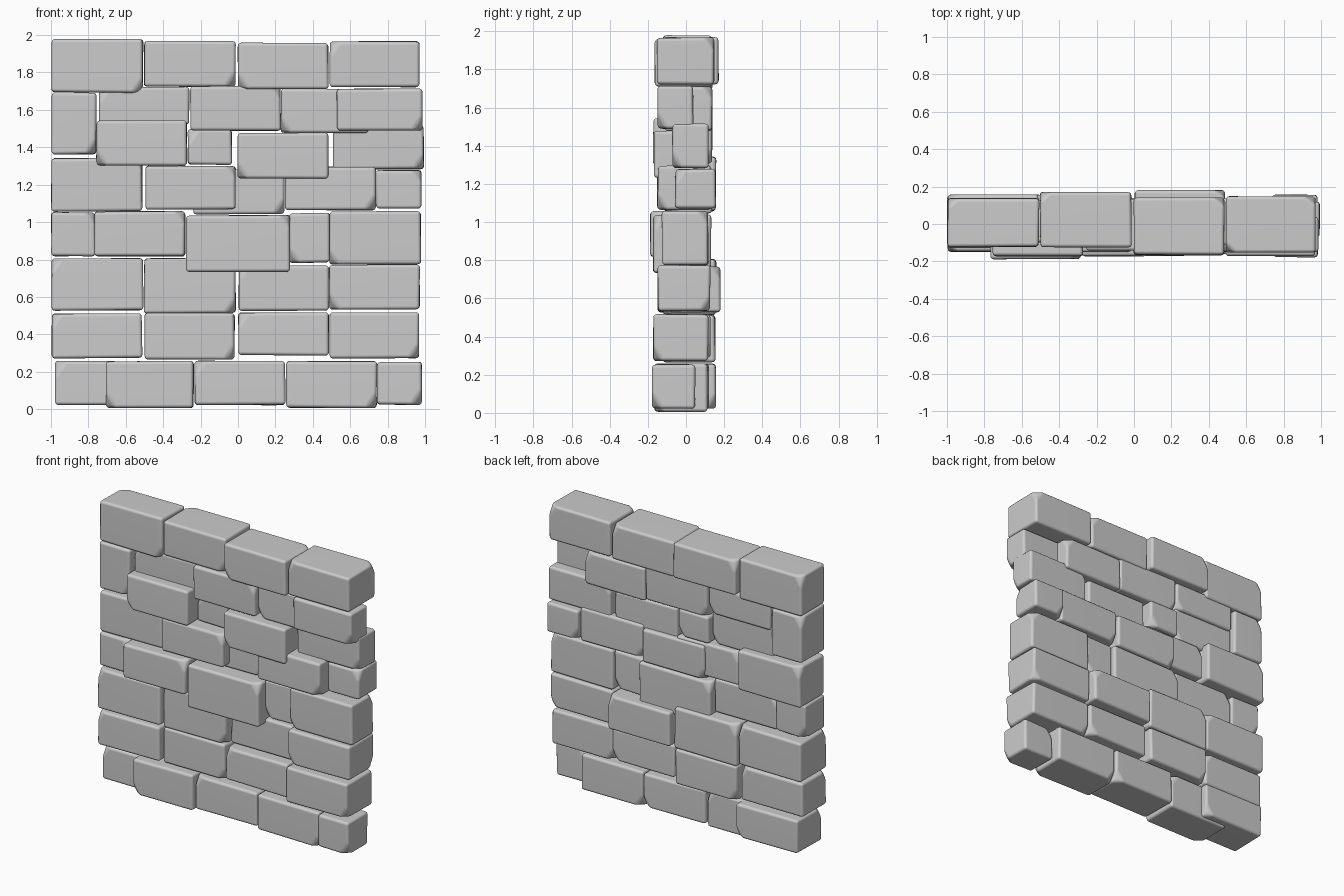
import bpy, bmesh, random
from mathutils import Vector

random.seed(4)


def brick(x, y, z0, z1, w=0.49, d=0.28):
    """One worn stone: x = left side, y = front face, w = width, d = depth."""
    size = Vector((w, d, z1 - z0))
    mid = Vector((x + w / 2, y + d / 2, (z0 + z1) / 2))
    bm = bmesh.new()
    bmesh.ops.create_cube(bm, size=1)
    for v in bm.verts:
        v.co = Vector([c * s * (1 - random.uniform(0, 0.012 / s)) for c, s in zip(v.co, size)])
    # chip two opposite vertical edges and lean the cuts at random
    side = random.choice((-1, 1))
    for sx, sy in ((1, side), (-1, -side)):
        n = Vector((sx, sy * 1.1, random.choice((-0.7, 0.7)))).normalized()
        corner = Vector((sx * size.x, sy * size.y, (1 if n.z > 0 else -1) * size.z)) / 2
        geom = bm.verts[:] + bm.edges[:] + bm.faces[:]
        bmesh.ops.bisect_plane(bm, geom=geom, plane_co=corner - n * 0.038,
                               plane_no=n, clear_outer=True)
        bmesh.ops.holes_fill(bm, edges=[e for e in bm.edges if e.is_boundary])
    bmesh.ops.recalc_face_normals(bm, faces=bm.faces[:])
    me = bpy.data.meshes.new("brick")
    bm.to_mesh(me)
    bm.free()
    ob = bpy.data.objects.new("brick", me)
    ob.location = mid
    bpy.context.collection.objects.link(ob)
    # rounded, worn edges
    bev = ob.modifiers.new("worn_edges", "BEVEL")
    bev.width, bev.segments = 0.018, 3
    bev.limit_method, bev.angle_limit = "ANGLE", 0.35
    me.shade_smooth()
    ob.modifiers.new("soft_shading", "WEIGHTED_NORMAL")


# bottom course
brick(-0.98, -0.12, 0.02, 0.26)
brick(-0.71, -0.17, 0.005, 0.26, 0.475)
brick(-0.235, -0.155, 0.02, 0.26)
brick(0.255, -0.165, 0.005, 0.26)
brick(0.74, -0.18, 0.02, 0.255, 0.245, 0.23)

# second course
brick(-1.0, -0.15, 0.27, 0.515)
brick(-0.505, -0.125, 0.26, 0.515)
brick(0.0, -0.15, 0.285, 0.52)
brick(0.485, -0.175, 0.27, 0.52, 0.485, 0.295)

# third course
brick(-1.0, -0.15, 0.525, 0.81, 0.495, 0.3)
brick(-0.505, -0.12, 0.51, 0.81, 0.495)
brick(0.0, -0.095, 0.525, 0.77)
brick(0.485, -0.15, 0.53, 0.775)

# fourth course
brick(-1.0, -0.13, 0.815, 1.055, 0.24, 0.23)
brick(-0.77, -0.19, 0.815, 1.06)
brick(-0.28, -0.175, 0.73, 1.04, 0.56, 0.31)
brick(0.27, -0.1, 0.78, 1.05, 0.225, 0.2)
brick(0.485, -0.13, 0.77, 1.06, 0.495, 0.25)

# fifth course
brick(-1.0, -0.12, 1.055, 1.345)
brick(-0.5, -0.155, 1.065, 1.305)
brick(-0.24, -0.08, 1.04, 1.285, 0.49, 0.22)
brick(0.25, -0.15, 1.06, 1.3)
brick(0.735, -0.06, 1.07, 1.28, 0.25, 0.22)

# sixth course, with the tall header stone at the left end
brick(-1.0, -0.13, 1.36, 1.695, 0.245, 0.27)
brick(-0.76, -0.175, 1.3, 1.545)
brick(-0.27, -0.08, 1.305, 1.5, 0.24, 0.22)
brick(-0.005, -0.17, 1.23, 1.48)
brick(0.505, -0.075, 1.28, 1.52, 0.49, 0.195)

# seventh course
brick(-0.745, -0.1, 1.52, 1.725, 0.485, 0.23)
brick(-0.26, -0.145, 1.485, 1.73)
brick(0.225, -0.115, 1.475, 1.715, 0.475, 0.255)
brick(0.525, -0.15, 1.485, 1.715, 0.465, 0.19)

# top course
brick(-1.0, -0.125, 1.69, 1.98, 0.495, 0.265)
brick(-0.505, -0.125, 1.72, 1.97, 0.495, 0.3)
brick(-0.005, -0.165, 1.71, 1.96, 0.49, 0.31)
brick(0.485, -0.155, 1.72, 1.97, 0.49, 0.305)
